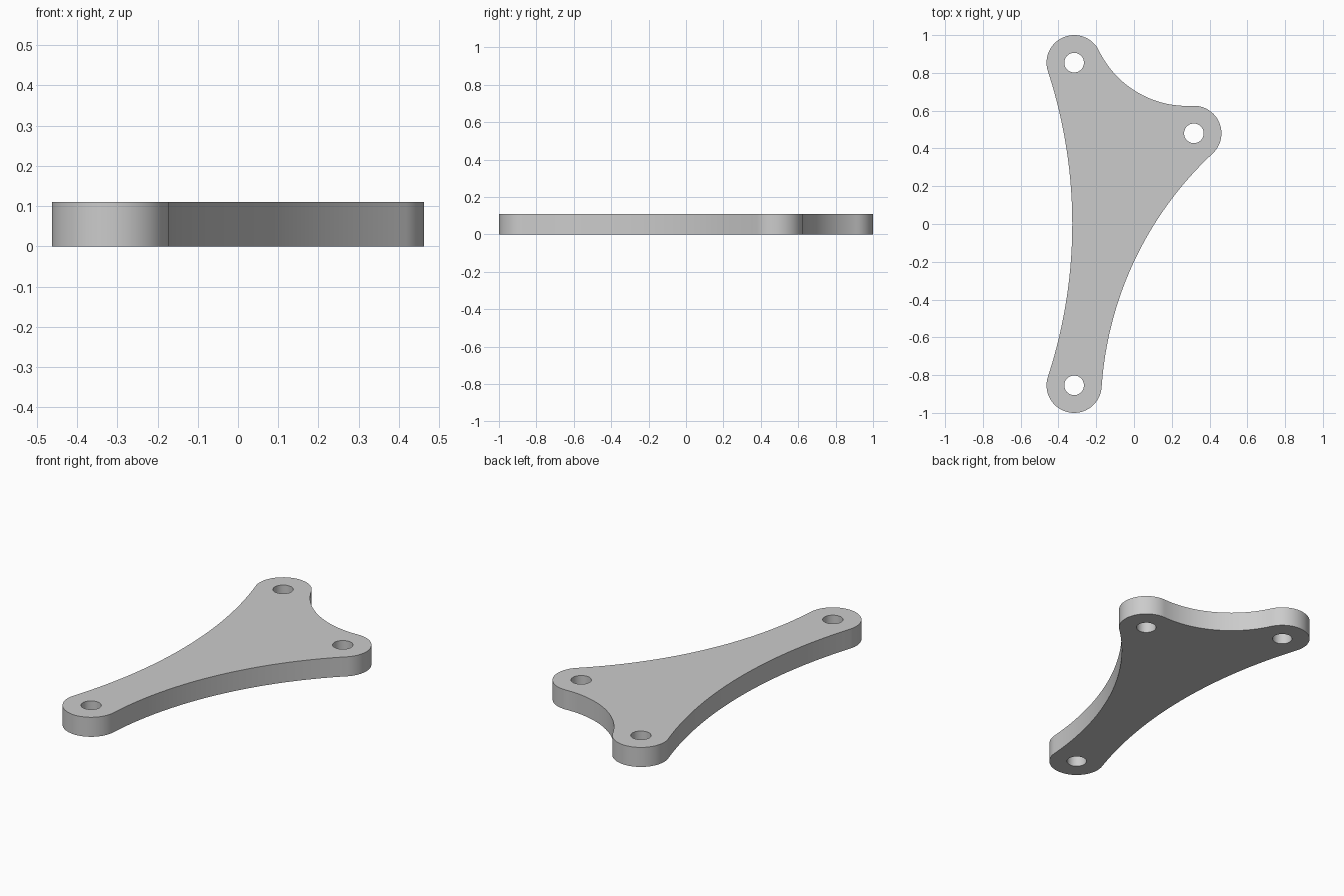
import bpy, bmesh, math
from mathutils import Vector

cube = bpy.data.objects.get("Cube")
if cube:
    bpy.data.objects.remove(cube, do_unlink=True)

LOBE_R, HOLE_R, HEIGHT = 0.146, 0.052, 0.11
# Lobe centres in clockwise order, and the concave radius leading to the next one
LOBES = [Vector((-0.317, 0.854)), Vector((0.317, 0.48)), Vector((-0.317, -0.854))]
FILLETS = [0.52, 1.86, 2.6]


def arc(centre, radius, start, sweep, steps):
    """Points along an arc, without the last one."""
    return [centre + radius * Vector((math.cos(a), math.sin(a)))
            for a in (start + sweep * i / steps for i in range(steps))]


def angle(a, b):
    d = b - a
    return math.atan2(d.y, d.x)


def fillet_centre(p, q, radius):
    """Centre of a circle touching both lobes from outside."""
    d = q - p
    half = d.length / 2
    side = Vector((-d.y, d.x)).normalized()
    return (p + q) / 2 + side * math.sqrt((radius + LOBE_R) ** 2 - half ** 2)


# Outline: rounded lobes joined by tangent concave arcs
centres = [fillet_centre(LOBES[i], LOBES[(i + 1) % 3], FILLETS[i]) for i in range(3)]
outline = []
for i, p in enumerate(LOBES):
    q, o = LOBES[(i + 1) % 3], centres[i]
    start, end = angle(p, centres[i - 1]), angle(p, o)
    outline += arc(p, LOBE_R, start, -((start - end) % math.tau), 32)
    start, end = angle(o, p), angle(o, q)
    outline += arc(o, FILLETS[i], start, (end - start) % math.tau, 40)

# Flat sheet with a hole in each lobe, extruded to full thickness
bm = bmesh.new()
loops = [outline] + [arc(p, HOLE_R, 0, math.tau, 40) for p in LOBES]
edges = []
for loop in loops:
    verts = [bm.verts.new((p.x, p.y, 0)) for p in loop]
    edges += [bm.edges.new((verts[i - 1], v)) for i, v in enumerate(verts)]
bmesh.ops.triangle_fill(bm, edges=edges, use_beauty=True)
top = bmesh.ops.extrude_face_region(bm, geom=bm.faces[:], use_keep_orig=True)["geom"]
bmesh.ops.translate(bm, vec=(0, 0, HEIGHT),
                    verts=[g for g in top if isinstance(g, bmesh.types.BMVert)])
bmesh.ops.recalc_face_normals(bm, faces=bm.faces[:])

mesh = bpy.data.meshes.new("bracket_plate")
bm.to_mesh(mesh)
bm.free()
plate = bpy.data.objects.new("bracket_plate", mesh)
bpy.context.collection.objects.link(plate)

# Plain grey finish
grey = bpy.data.materials.new("light_grey")
grey.use_nodes = True
colour = (0.6, 0.6, 0.6, 1)
grey.diffuse_color = colour
grey.node_tree.nodes["Principled BSDF"].inputs["Base Color"].default_value = colour
mesh.materials.append(grey)

# Smooth curved walls, sharp rims
bpy.ops.object.select_all(action="DESELECT")
plate.select_set(True)
bpy.context.view_layer.objects.active = plate
bpy.ops.object.shade_smooth_by_angle(angle=math.radians(30))
